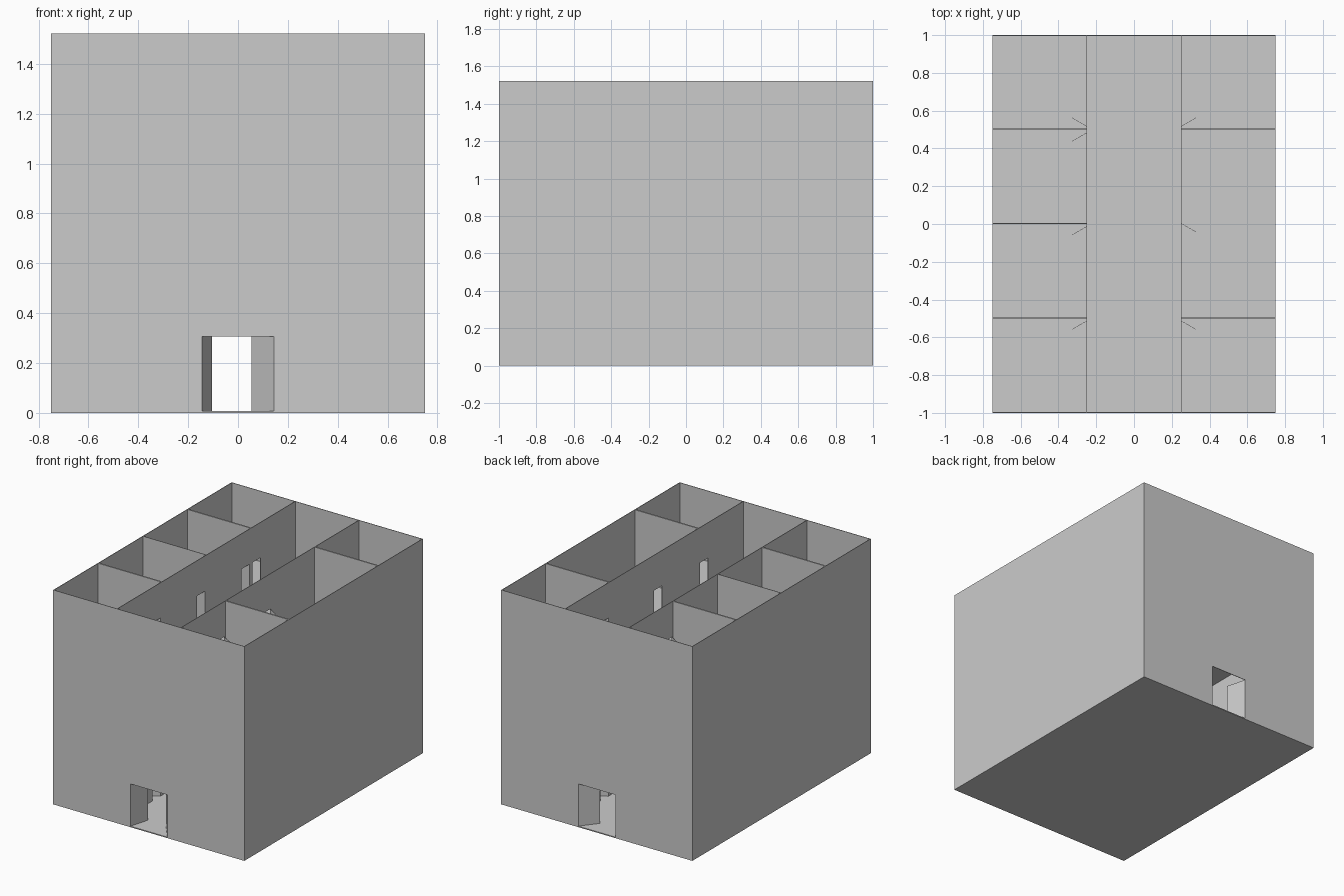
import bpy, bmesh
from math import radians, sin, cos
from mathutils import Vector

if "Cube" in bpy.data.objects:
    bpy.data.objects.remove(bpy.data.objects["Cube"])

W, L = 0.75, 1.0            # half width, half length
STOREY, SLAB = 0.507, 0.007
T = 0.004                   # wall thickness
CORR = 0.25                 # corridor wall position
DOOR_W, DOOR_H = 0.09, 0.25
ENTRY_W, ENTRY_H = 0.145, 0.30


def prism(name, pts, extrude):
    """Extrude a planar outline into a solid."""
    bm = bmesh.new()
    face = bm.faces.new([bm.verts.new(p) for p in pts])
    res = bmesh.ops.extrude_face_region(bm, geom=[face])
    verts = [v for v in res["geom"] if isinstance(v, bmesh.types.BMVert)]
    bmesh.ops.translate(bm, verts=verts, vec=Vector(extrude))
    bmesh.ops.recalc_face_normals(bm, faces=bm.faces)
    me = bpy.data.meshes.new(name)
    bm.to_mesh(me)
    bm.free()
    ob = bpy.data.objects.new(name, me)
    bpy.context.collection.objects.link(ob)
    return ob


def wall(name, axis, pos, a, b, z, gaps=(), gap_h=0.0, t=T):
    """Wall along axis, centred on pos, with door gaps notched from below."""
    outline = [(a, z)]
    for g0, g1 in sorted(gaps):
        outline += [(g0, z), (g0, z + gap_h), (g1, z + gap_h), (g1, z)]
    top = z + STOREY - SLAB
    outline += [(b, z), (b, top), (a, top)]
    if axis == "x":
        return prism(name, [(u, pos - t / 2, v) for u, v in outline], (0, t, 0))
    return prism(name, [(pos - t / 2, u, v) for u, v in outline], (t, 0, 0))


def leaf(name, hinge, direction, z, width, height, t=0.002):
    """Open door leaf standing at its hinge."""
    d = Vector((direction[0], direction[1], 0)).normalized()
    n = Vector((-d.y, d.x, 0)) * t
    p = Vector((hinge[0], hinge[1], z)) - n / 2
    up = Vector((0, 0, height))
    return prism(name, [p, p + d * width, p + d * width + up, p + up], n)


# Inner doors: side, hinge y, direction of the closed leaf along y
DOORS = [(-1, 0.517, 1), (-1, 0.483, -1), (-1, -0.013, -1), (-1, -0.513, -1),
         (1, 0.517, 1), (1, 0.003, -1), (1, -0.513, -1)]
# Room partitions: side, y, thickness
PARTITIONS = [(-1, 0.503, 0.01), (-1, 0.003, T), (-1, -0.497, 0.01),
              (1, 0.503, 0.01), (1, -0.497, 0.01)]

for i in range(3):
    base = i * STOREY
    z = base + SLAB
    # Floor slab
    prism(f"floor_{i}", [(-W, -L, base), (W, -L, base), (W, L, base), (-W, L, base)],
          (0, 0, SLAB))
    # Outer walls, entrances on the ground floor only
    entry = [(-ENTRY_W, ENTRY_W)] if i == 0 else []
    for s, end in ((-1, "front"), (1, "back")):
        wall(f"{end}_wall_{i}", "x", s * (L - T / 2), -W, W, z, entry, ENTRY_H)
    for s, side in ((-1, "left"), (1, "right")):
        wall(f"{side}_wall_{i}", "y", s * (W - T / 2), -L + T, L - T, z)
        # Corridor wall with door gaps
        gaps = [tuple(sorted((y, y + d * DOOR_W))) for sd, y, d in DOORS if sd == s]
        wall(f"{side}_corridor_wall_{i}", "y", s * CORR, -L + T, L - T, z, gaps, DOOR_H)
    # Partitions between rooms
    for k, (s, y, t) in enumerate(PARTITIONS):
        a, b = sorted((s * (CORR + T / 2), s * (W - T)))
        wall(f"partition_{i}_{k}", "x", y, a, b, z, t=t)
    # Inner door leaves, swung into the rooms
    ang = radians(60)
    for k, (s, y, d) in enumerate(DOORS):
        leaf(f"room_door_{i}_{k}", (s * CORR, y), (s * sin(ang), d * cos(ang)),
             z, DOOR_W, DOOR_H)

# Double entrance doors, swung inwards
for s, end in ((-1, "front"), (1, "back")):
    for side, deg in ((-1, 74), (1, 52)):
        a = radians(deg)
        leaf(f"{end}_entrance_door_{'left' if side < 0 else 'right'}",
             (side * ENTRY_W, s * (L - T / 2)), (-side * cos(a), -s * sin(a)),
             SLAB, ENTRY_W, ENTRY_H)
